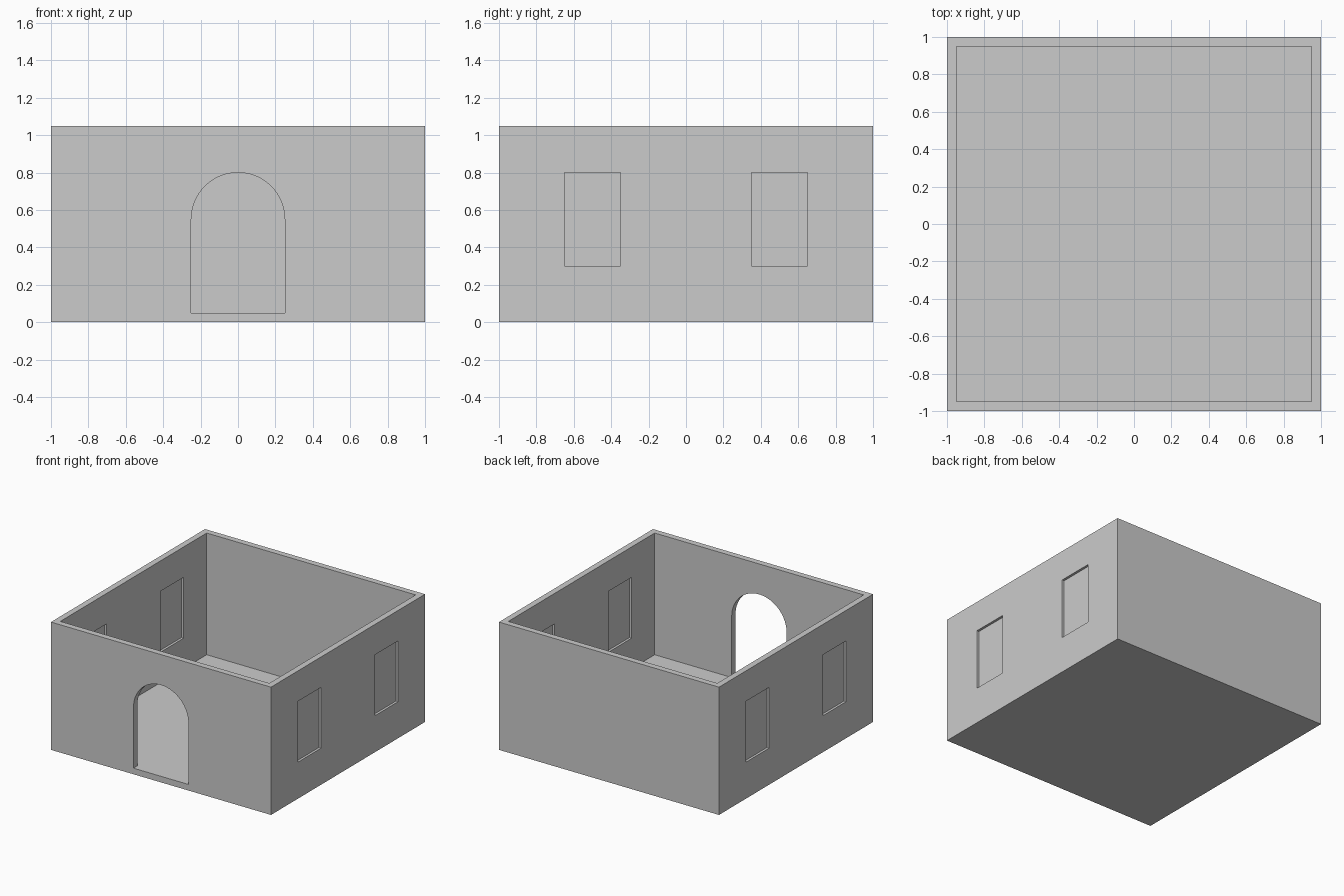
import bpy, bmesh, math

if "Cube" in bpy.data.objects:
    bpy.data.objects.remove(bpy.data.objects["Cube"])

WALL = 0.05
HEIGHT = 1.05


def box(name, center, size):
    bm = bmesh.new()
    bmesh.ops.create_cube(bm, size=1)
    bmesh.ops.scale(bm, vec=size, verts=bm.verts)
    bmesh.ops.translate(bm, vec=center, verts=bm.verts)
    return finish(name, bm)


def finish(name, bm):
    bmesh.ops.recalc_face_normals(bm, faces=bm.faces)
    mesh = bpy.data.meshes.new(name)
    bm.to_mesh(mesh)
    bm.free()
    obj = bpy.data.objects.new(name, mesh)
    bpy.context.collection.objects.link(obj)
    return obj


def cut(target, cutter):
    cutter.hide_render = True
    mod = target.modifiers.new(cutter.name, 'BOOLEAN')
    mod.operation = 'DIFFERENCE'
    mod.solver = 'EXACT'
    mod.object = cutter
    bpy.context.view_layer.objects.active = target
    bpy.ops.object.modifier_apply(modifier=mod.name)
    bpy.data.objects.remove(cutter)


# Open-topped shell: floor slab and four walls in one piece
room = box("room_shell", (0, 0, HEIGHT / 2), (2, 2, HEIGHT))
inner = 2 - 2 * WALL
cut(room, box("interior_cutter", (0, 0, WALL + 1), (inner, inner, 2)))

# Arched doorway through the front wall, sill level with the floor
radius, spring, steps = 0.25, 0.55, 32
profile = [(-radius, WALL), (radius, WALL)]
profile += [(radius * math.cos(math.pi * i / steps),
             spring + radius * math.sin(math.pi * i / steps)) for i in range(steps + 1)]
bm = bmesh.new()
face = bm.faces.new([bm.verts.new((x, -1.1, z)) for x, z in profile])
ext = bmesh.ops.extrude_face_region(bm, geom=[face])
bmesh.ops.translate(bm, vec=(0, 0.25, 0),
                    verts=[v for v in ext["geom"] if isinstance(v, bmesh.types.BMVert)])
cut(room, finish("doorway_cutter", bm))

# Two windows in each side wall, each with a thin pane set mid-wall
for side, sx in (("left", -1), ("right", 1)):
    for place, sy in (("front", -1), ("back", 1)):
        center = (sx * (1 - WALL / 2), sy * 0.5, 0.55)
        cut(room, box("window_cutter", center, (0.2, 0.3, 0.5)))
        box(f"window_pane_{side}_{place}", center, (0.01, 0.3, 0.5))
